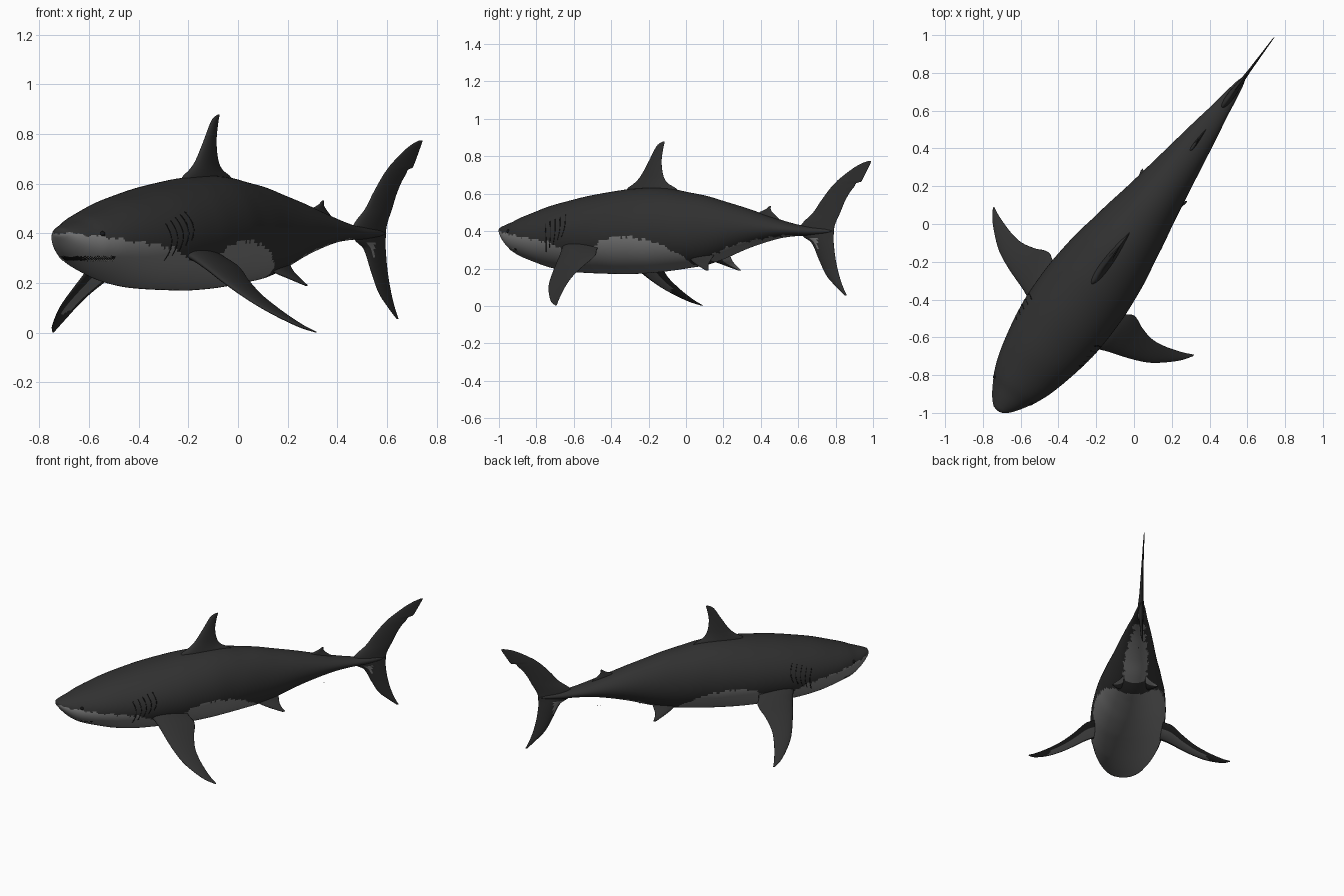
import bpy, bmesh, math
from mathutils import Vector

if "Cube" in bpy.data.objects:
    bpy.data.objects.remove(bpy.data.objects["Cube"])


def material(name, rgb):
    m = bpy.data.materials.new(name)
    m.diffuse_color = (*rgb, 1)
    m.use_nodes = True
    m.node_tree.nodes["Principled BSDF"].inputs["Base Color"].default_value = m.diffuse_color
    return m


DARK = material("dark grey skin", (0.03, 0.03, 0.03))
LIGHT = material("pale belly", (0.2, 0.2, 0.2))
BLACK = material("black", (0.008, 0.008, 0.008))
TOOTH = material("tooth", (0.4, 0.4, 0.38))


def world(s, t, z):
    """Local swim axis (s from nose to tail, t sideways, z up) to the scene."""
    return Vector((-0.718 + 0.595 * s + 0.804 * t, -0.984 + 0.804 * s - 0.595 * t, z))


def smooth(rows, x):
    """Cubic interpolation of table rows by their first column."""
    x = min(max(x, rows[0][0]), rows[-1][0])
    i = 0
    while i < len(rows) - 2 and rows[i + 1][0] < x:
        i += 1
    a, b = rows[i], rows[i + 1]
    p, q = rows[max(i - 1, 0)], rows[min(i + 2, len(rows) - 1)]
    d = b[0] - a[0]
    f = (x - a[0]) / d
    out = []
    for k in range(1, len(a)):
        m0 = (b[k] - p[k]) / (b[0] - p[0]) * d
        m1 = (q[k] - a[k]) / (q[0] - a[0]) * d
        out.append((2*f**3 - 3*f*f + 1) * a[k] + (f**3 - 2*f*f + f) * m0
                   + (3*f*f - 2*f**3) * b[k] + (f**3 - f*f) * m1)
    return out


def loft(name, rings, rule, mats):
    """Skin closed rings of local points; rule(i, j, local centre) picks a material."""
    bm = bmesh.new()
    vs = [[bm.verts.new(world(*p)) for p in r] for r in rings]
    n = len(rings[0])
    for i in range(len(rings) - 1):
        for j in range(n):
            k = (j + 1) % n
            f = bm.faces.new((vs[i][j], vs[i][k], vs[i + 1][k], vs[i + 1][j]))
            c = [sum(q[a] for q in (rings[i][j], rings[i][k], rings[i+1][k], rings[i+1][j])) / 4
                 for a in range(3)]
            f.material_index = rule(i, j, c)
    bm.faces.new(vs[0])
    bm.faces.new(vs[-1])
    bmesh.ops.recalc_face_normals(bm, faces=bm.faces[:])
    me = bpy.data.meshes.new(name)
    bm.to_mesh(me)
    bm.free()
    for m in mats:
        me.materials.append(m)
    for p in me.polygons:
        p.use_smooth = True
    ob = bpy.data.objects.new(name, me)
    bpy.context.collection.objects.link(ob)
    return ob


# Body stations: distance from nose, top, bottom, half width
BODY = [(-.006, .41, .395, .008), (0, .42, .385, .03), (.03, .432, .348, .062),
        (.06, .442, .318, .085), (.1, .455, .287, .11), (.15, .475, .262, .138),
        (.23, .50, .236, .17), (.35, .537, .202, .202), (.48, .566, .182, .227),
        (.6, .59, .175, .24), (.75, .612, .171, .243), (.85, .624, .17, .238),
        (1.0, .632, .177, .222), (1.12, .626, .188, .2), (1.22, .61, .2, .183),
        (1.35, .589, .218, .157), (1.47, .56, .252, .136), (1.6, .528, .298, .114),
        (1.72, .495, .333, .094), (1.85, .46, .362, .072), (1.97, .434, .374, .05),
        (2.05, .425, .375, .038), (2.15, .415, .385, .02), (2.2, .402, .398, .004)]
# Height of the colour line along the body
LINE = [(-.01, .402), (.1, .39), (.25, .37), (.42, .347), (.5, .33), (.58, .295), (.72, .295),
        (.78, .32), (.85, .355), (.95, .37), (1.05, .362), (1.15, .342), (1.22, .31),
        (1.3, .25), (1.33, .19), (1.4, .2), (1.43, .26), (1.5, .29), (1.6, .327),
        (1.75, .356), (1.85, .37), (1.95, .378), (2.0, .36), (2.2, .35)]


def body_rule(i, j, c):
    s, t, z = c
    if s < .2 and .29 < z < .308:
        return 2
    jag = .004 * math.sin(s * 70) + .003 * math.sin(s * 163)
    return 1 if z < smooth(LINE, s)[0] + jag else 0


def on_body(s, z, out=0.0):
    """Sideways distance of the skin at station s and height z."""
    top, bot, w = smooth(BODY, s)
    r = (z - (top + bot) / 2) / ((top - bot) / 2)
    return w * math.sqrt(max(0, 1 - r * r)) + out


rings = []
for i in range(221):
    f = i / 220
    s = -.006 + 2.206 * (.35 * f * f + .65 * f)
    top, bot, w = smooth(BODY, s)
    rings.append([(s, w * math.cos(a), (top + bot) / 2 + (top - bot) / 2 * math.sin(a))
                  for a in (2 * math.pi * k / 96 for k in range(96))])
loft("body", rings, body_rule, [DARK, LIGHT, BLACK])

N = 14  # chord steps on each side of a fin


def fin(name, rows, normal, rule=lambda u, v, under, c: 0, steps=50):
    """rows: (key, lead s, trail s, t, z, half thickness) from root to tip."""
    rings = []
    k0, k1 = rows[0][0], rows[-1][0]
    us = [(1 - math.cos(math.pi * k / N)) / 2 for k in range(N + 1)]
    path = us + us[-2:0:-1]
    for i in range(steps + 1):
        a, b, t, z, h = smooth(rows, k0 + (k1 - k0) * i / steps)
        ring = []
        for k, u in enumerate(path):
            d = 1.9 * h * math.sqrt(u) * (1 - u) ** .9 + .0008 * math.sin(math.pi * u)
            d *= 1 if k <= N else -1
            ring.append((a + (b - a) * u, t + normal[0] * d, z + normal[1] * d))
        rings.append(ring)
    return loft(name, rings, lambda i, j, c: rule(path[j], i / steps, j >= N, c), [DARK, LIGHT])


def upright(rows):
    return [(z, a, b, 0, z, h) for z, a, b, h in rows]


# Upright fins: height, leading edge, trailing edge, half thickness
fin("dorsal_fin", upright([(.58, .80, 1.22, .04), (.63, .838, 1.155, .033), (.655, .88, 1.105, .028),
    (.69, .92, 1.076, .022), (.77, .975, 1.062, .014), (.85, 1.025, 1.074, .008),
    (.868, 1.045, 1.08, .005), (.878, 1.068, 1.08, .002)]), (1, 0))
fin("tail_fin", upright([(.055, 2.281, 2.294, .002), (.1, 2.225, 2.269, .006), (.16, 2.16, 2.244, .009),
    (.25, 2.107, 2.219, .013), (.34, 2.057, 2.206, .02), (.375, 2.0, 2.206, .025),
    (.43, 1.99, 2.213, .025), (.5, 2.07, 2.25, .016), (.56, 2.12, 2.281, .012),
    (.61, 2.165, 2.316, .009), (.64, 2.195, 2.345, .008), (.658, 2.216, 2.358, .007),
    (.663, 2.222, 2.385, .007), (.68, 2.244, 2.4, .006), (.74, 2.343, 2.437, .004),
    (.765, 2.4, 2.452, .003), (.775, 2.437, 2.456, .002)]), (1, 0),
    lambda u, v, under, c: 1 if c[0] < 2.11 and .28 < c[2] < .365 and u > .12 else 0, 110)
fin("second_dorsal_fin", upright([(.46, 1.67, 1.85, .014), (.5, 1.71, 1.80, .009),
    (.515, 1.75, 1.788, .006), (.533, 1.778, 1.788, .002)]), (1, 0), steps=20)
fin("anal_fin", upright([(.37, 1.69, 1.86, .014), (.33, 1.735, 1.83, .009),
    (.31, 1.765, 1.812, .006), (.285, 1.805, 1.815, .002)]), (1, 0),
    lambda u, v, under, c: 1 if u > .25 else 0, 20)


# Paired fins
def pectoral_rule(u, v, under, c):
    return 1 if under and .2 < u < .8 and v < .78 - .1 * u else 0


for side, word in ((1, "right"), (-1, "left")):
    rows = [(.14, .53, .78, .36, .035), (.24, .575, .808, .30, .03), (.275, .59, .828, .274, .027),
            (.31, .602, .822, .247, .024), (.35, .615, .803, .215, .021), (.43, .645, .785, .155, .016),
            (.5, .68, .793, .105, .012), (.56, .727, .81, .063, .009), (.62, .785, .832, .024, .006),
            (.645, .82, .845, .010, .004), (.658, .84, .85, .003, .002)]
    fin(word + "_pectoral_fin", [(t, a, b, side * t, z, h) for t, a, b, z, h in rows],
        (side * .58, .81), pectoral_rule)
    rows = [(.05, 1.28, 1.47, .30, .02), (.09, 1.32, 1.46, .25, .014), (.12, 1.38, 1.462, .222, .009),
            (.146, 1.462, 1.483, .191, .003)]
    fin(word + "_pelvic_fin", [(t, a, b, side * t, z, h) for t, a, b, z, h in rows],
        (side * .6, .8), lambda u, v, under, c: 1 if under and u > .7 else 0, 20)

    # Eye
    bpy.ops.mesh.primitive_uv_sphere_add(segments=20, ring_count=12, radius=.011,
                                         location=world(.13, side * on_body(.13, .398, -.004), .398))
    eye = bpy.context.object
    eye.name = word + "_eye"
    eye.data.materials.append(BLACK)
    bpy.ops.object.shade_smooth()

    # Gill slits
    for g in range(5):
        cu = bpy.data.curves.new(word + "_gill_slit", "CURVE")
        cu.dimensions = "3D"
        cu.bevel_depth = .0028
        cu.bevel_resolution = 1
        sp = cu.splines.new("POLY")
        sp.points.add(10)
        for k, p in enumerate(sp.points):
            z = .29 + .02 * g + (.15 - .008 * g) * k / 10
            s = .44 + .033 * g + .018 * math.sin(math.pi * k / 10)
            p.co = (*world(s, side * on_body(s, z, -.001), z), 1)
        cu.materials.append(BLACK)
        ob = bpy.data.objects.new(f"{word}_gill_slit_{g + 1}", cu)
        bpy.context.collection.objects.link(ob)

    # Upper and lower teeth along the mouth line
    bm = bmesh.new()
    for k in range(14):
        for z, tip, shift in ((.308, -.013, 0), (.290, .010, .004)):
            s = .088 + shift * 5 * (z < .3) + .0068 * k
            t = on_body(s, z, .001)
            a, b = world(s - .003, side * t, z), world(s + .003, side * on_body(s + .003, z, .001), z)
            c = world(s, side * (t - .004), z)
            d = world(s, side * (on_body(s, z + tip) + .003), z + tip)
            q = [bm.verts.new(p) for p in (a, b, c, d)]
            for f in ((0, 1, 3), (1, 2, 3), (2, 0, 3), (0, 2, 1)):
                bm.faces.new([q[n] for n in f])
    bmesh.ops.recalc_face_normals(bm, faces=bm.faces[:])
    me = bpy.data.meshes.new(word + "_teeth")
    bm.to_mesh(me)
    bm.free()
    me.materials.append(TOOTH)
    bpy.context.collection.objects.link(bpy.data.objects.new(word + "_teeth", me))
